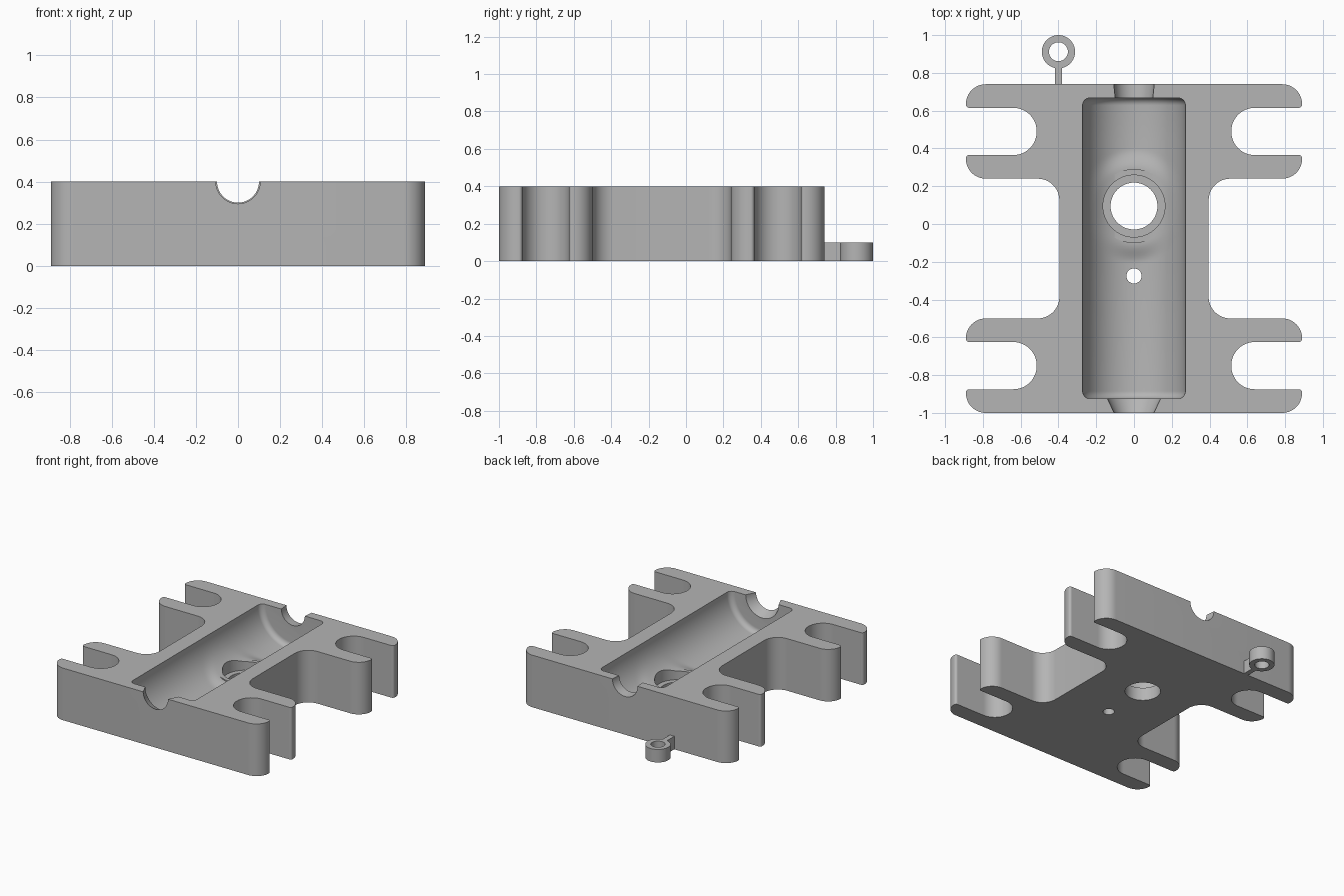
import bpy, bmesh, math
from mathutils import Vector

cube = bpy.data.objects.get("Cube")
if cube:
    bpy.data.objects.remove(cube, do_unlink=True)

grey = bpy.data.materials.new("plain grey")
grey.use_nodes = True
colour = (0.46, 0.46, 0.46, 1)
grey.diffuse_color = colour
grey.node_tree.nodes["Principled BSDF"].inputs["Base Color"].default_value = colour

MID_Y = -0.13          # symmetry line of the block
HEIGHT = 0.4
BORE = Vector((0, 0.095))


def make_object(name, bm):
    bmesh.ops.recalc_face_normals(bm, faces=bm.faces)
    mesh = bpy.data.meshes.new(name)
    bm.to_mesh(mesh)
    bm.free()
    mesh.materials.append(grey)
    obj = bpy.data.objects.new(name, mesh)
    bpy.context.collection.objects.link(obj)
    return obj


def loft(name, rings):
    bm = bmesh.new()
    loops = [[bm.verts.new(p) for p in ring] for ring in rings]
    n = len(loops[0])
    for a, b in zip(loops, loops[1:]):
        for i in range(n):
            j = (i + 1) % n
            bm.faces.new((a[i], a[j], b[j], b[i]))
    bm.faces.new(loops[0])
    bm.faces.new(loops[-1])
    return make_object(name, bm)


def upright(name, x, y, r, z0, z1, n=64):
    turns = [2 * math.pi * i / n for i in range(n)]
    return loft(name, [[(x + r * math.cos(t), y + r * math.sin(t), z) for t in turns]
                       for z in (z0, z1)])


def lying_cone(name, y0, r0, y1, r1, n=64):
    turns = [2 * math.pi * i / n for i in range(n)]
    return loft(name, [[(r * math.cos(t), y, HEIGHT + r * math.sin(t)) for t in turns]
                       for y, r in ((y0, r0), (y1, r1))])


def combine(target, tool, operation="DIFFERENCE"):
    tool.hide_render = True
    mod = target.modifiers.new("cut", "BOOLEAN")
    mod.operation = operation
    mod.solver = "EXACT"
    mod.object = tool
    bpy.context.view_layer.objects.active = target
    bpy.ops.object.modifier_apply(modifier=mod.name)
    bpy.data.objects.remove(tool, do_unlink=True)


def rounded(corners, steps=12):
    points = []
    for i, (x, y, r) in enumerate(corners):
        cur = Vector((x, y))
        u = (Vector(corners[i - 1][:2]) - cur).normalized()
        v = (Vector(corners[(i + 1) % len(corners)][:2]) - cur).normalized()
        centre = cur + r * (u + v)
        for k in range(steps + 1):
            t = math.pi / 2 * k / steps
            points.append(centre - r * (v * math.cos(t) + u * math.sin(t)))
    return points


# Slotted block: one quarter of the outline, mirrored twice
quarter = [(0.89, -1, 0.105), (0.89, -0.875, 0.018), (0.515, -0.875, 0.124),
           (0.515, -0.625, 0.124), (0.89, -0.625, 0.018), (0.89, -0.5, 0.105),
           (0.395, -0.5, 0.115)]
side = quarter + [(x, 2 * MID_Y - y, r) for x, y, r in reversed(quarter)]
outline = rounded(side + [(-x, y, r) for x, y, r in reversed(side)])
block = loft("slotted_block", [[(p.x, p.y, z) for p in outline] for z in (0, HEIGHT)])


# Trough: half-round channel with rounded ends and a low swell around the bore
def floor_height(x, y, z):
    r = (Vector((x, y)) - BORE).length
    s = min(max((r - 0.2) / 0.1, 0), 1)
    w = 1 - s * s * (3 - 2 * s)
    swell = (z + 0.13 + math.hypot(z - 0.13, 0.05)) / 2
    return z + w * (swell - z)


RADIUS, ROUND, START, END = 0.272, 0.04, -0.925, 0.668
stations = []
for k in range(9):
    t = math.pi / 2 * k / 8
    stations.append((START + ROUND * (1 - math.cos(t)), RADIUS - ROUND * (1 - math.sin(t))))
y = -0.24
while y < 0.44:
    stations.append((y, RADIUS))
    y += 0.015
for k in range(8, -1, -1):
    t = math.pi / 2 * k / 8
    stations.append((END - ROUND * (1 - math.cos(t)), RADIUS - ROUND * (1 - math.sin(t))))

rings = []
for y, r in stations:
    ring = [(-r, y, 0.5)]
    for i in range(49):
        t = math.pi * (1 + i / 48)
        x, z = r * math.cos(t), HEIGHT + r * math.sin(t)
        ring.append((x, y, floor_height(x, y, z) if 0 < i < 48 else HEIGHT))
    rings.append(ring + [(r, y, 0.5)])
combine(block, loft("trough_cutter", rings))

# Tapered openings through both end walls
combine(block, lying_cone("front_opening_cutter", -1.05, 0.082, -0.9, 0.152))
combine(block, lying_cone("back_opening_cutter", 0.62, 0.095, 0.8, 0.113))

# Raised seat, stepped bore and small drain hole
combine(block, upright("seat", *BORE, 0.196, 0.05, 0.165), "UNION")
combine(block, upright("counterbore_cutter", *BORE, 0.164, 0.1, 0.6))
combine(block, upright("bore_cutter", *BORE, 0.124, -0.1, 0.6))
combine(block, upright("drain_cutter", 0, -0.275, 0.04, -0.1, 0.6, 32))

# Small ring tag on a stem at the back
TAG_X, TAG_Y = -0.4, 0.912
tag = upright("ring_tag", TAG_X, TAG_Y, 0.088, 0, 0.1)
stem_plan = [(TAG_X + a * 0.019, b) for a, b in ((-1, 0.735), (1, 0.735), (1, 0.84), (-1, 0.84))]
stem = loft("stem", [[(x, y, z) for x, y in stem_plan] for z in (0, 0.1)])
combine(tag, stem, "UNION")
combine(tag, upright("tag_hole_cutter", TAG_X, TAG_Y, 0.05, -0.1, 0.2, 48))

# Smooth curved walls, keep hard edges
for obj in (block, tag):
    bpy.ops.object.select_all(action="DESELECT")
    obj.select_set(True)
    bpy.context.view_layer.objects.active = obj
    bpy.ops.object.shade_smooth_by_angle(angle=math.radians(30))
